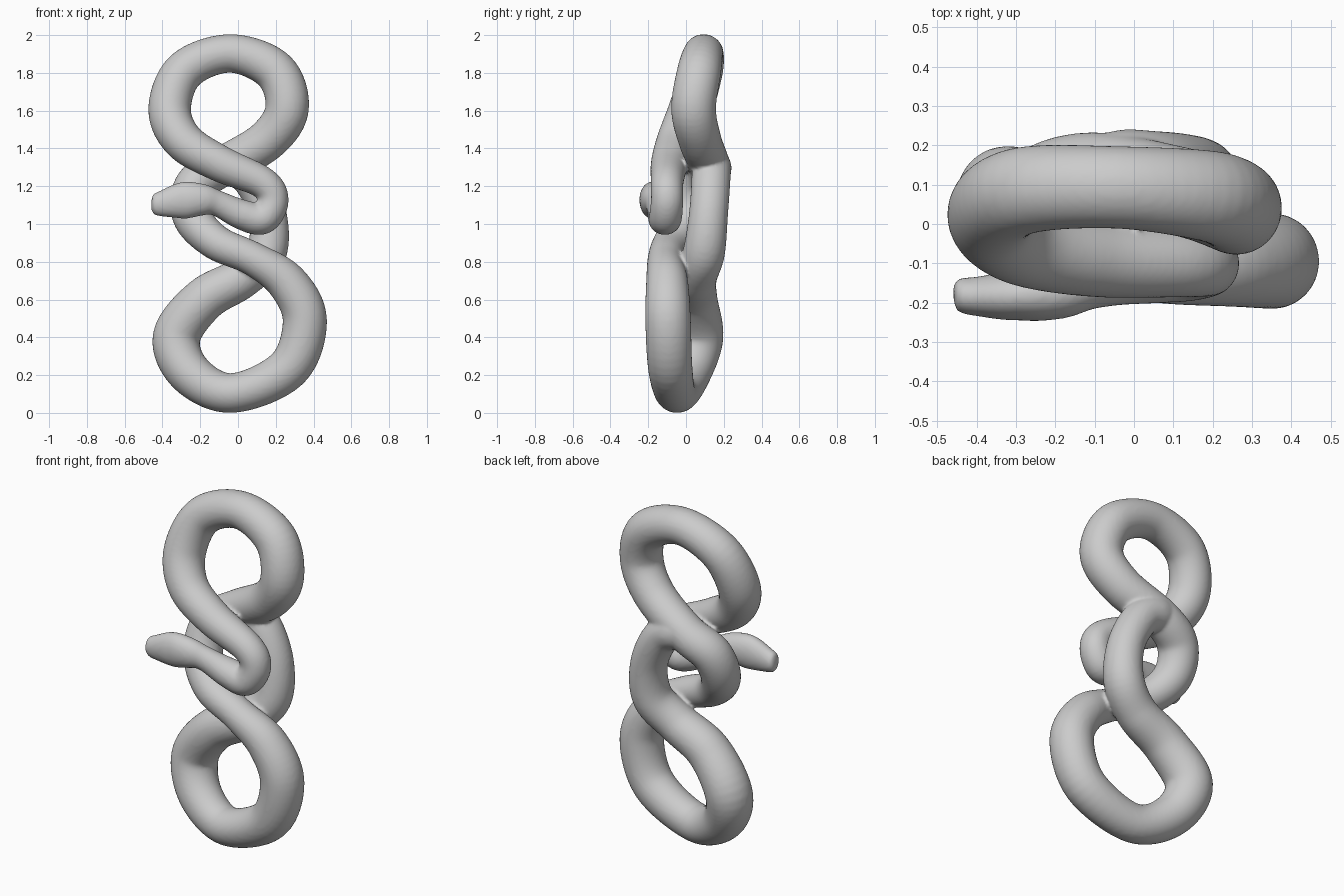
import bpy, bmesh
from math import cos, sin, pi
from mathutils import Vector

if "Cube" in bpy.data.objects:
    bpy.data.objects.remove(bpy.data.objects["Cube"])

# Snake centre lines, nose to tail: x, y, z, radius
HEAD = [(-.459, -.18, 1.105, .025), (-.445, -.18, 1.105, .054), (-.40, -.184, 1.108, .07),
        (-.29, -.182, 1.125, .097), (-.19, -.175, 1.128, .085)]
NECK = [(-.11, -.155, 1.11, .068), (.02, -.122, 1.05, .080), (.13, -.11, 1.03, .085),
        (.185, -.10, 1.125, .083), (.13, -.10, 1.22, .084), (-.10, -.086, 1.322, .097)]
UPPER_LOOP = [(-.29, -.045, 1.44, .107), (-.362, .025, 1.61, .113), (-.28, .085, 1.815, .108),
              (-.04, .093, 1.903, .102), (.195, .07, 1.81, .113), (.26, .04, 1.61, .115),
              (.15, .075, 1.44, .110)]
CROSSING = [(-.09, .125, 1.30, .105), (-.23, .09, 1.20, .108), (-.242, .02, 1.04, .105),
            (-.12, -.075, .905, .094), (.08, -.11, .815, .09)]
LOWER_LOOP = [(.26, -.10, .69, .108), (.354, -.095, .49, .117), (.265, -.083, .235, .114),
              (-.03, -.05, .105, .105), (-.25, .01, .205, .116), (-.326, .068, .40, .126),
              (-.18, .045, .60, .118)]
TAIL = [(.02, .05, .715, .11), (.15, .095, .85, .108), (.155, .12, 1.06, .10),
        (.06, .133, 1.25, .10), (-.06, .135, 1.31, .095), (-.14, .115, 1.30, .03)]
SIDES, STEPS = 32, 8


def catmull(p, i, t):
    """Smooth interpolation of all values along the path"""
    a, b, c, d = (p[max(0, min(len(p) - 1, i + k))] for k in (-1, 0, 1, 2))
    return [0.5 * (2*q + (r-o)*t + (2*o-5*q+4*r-s)*t*t + (3*q-o-3*r+s)*t**3)
            for o, q, r, s in zip(a, b, c, d)]


def sweep(name, path, head_end):
    """Skin a section along the path; the head part is flattened front to back"""
    pts = [(i + k / STEPS, catmull(path, i, k / STEPS))
           for i in range(len(path) - 1) for k in range(STEPS)]
    bm = bmesh.new()
    rings = []
    for i, (u, p) in enumerate(pts):
        c = Vector(p[:3])
        t = (Vector(pts[min(i+1, len(pts)-1)][1][:3])
             - Vector(pts[max(i-1, 0)][1][:3])).normalized()
        depth = (Vector((0, 1, 0)) - t * t.y).normalized()
        height = t.cross(depth)
        flat = 0.65 + 0.38 * max(0, min(1, (u - head_end + 2) / 3)) + 0.2 * max(0, 1 - u / 3)
        rings.append([bm.verts.new(c + height * p[3] * cos(2*pi*k/SIDES)
                                   + depth * p[3] * flat * sin(2*pi*k/SIDES))
                      for k in range(SIDES)])
    for a, b in zip(rings, rings[1:]):
        for k in range(SIDES):
            n = (k + 1) % SIDES
            bm.faces.new((a[k], a[n], b[n], b[k]))
    bm.faces.new(rings[0])
    bm.faces.new(rings[-1])
    bmesh.ops.recalc_face_normals(bm, faces=bm.faces)
    for f in bm.faces:
        f.smooth = True
    me = bpy.data.meshes.new(name)
    bm.to_mesh(me)
    bm.free()
    ob = bpy.data.objects.new(name, me)
    bpy.context.collection.objects.link(ob)
    return ob


# Whole snake: head, neck, two loops and the tail merging behind the crossing
snake = sweep("snake_body", HEAD + NECK + UPPER_LOOP + CROSSING + LOWER_LOOP + TAIL, len(HEAD))

# Fuse touching coils into one skin
remesh = snake.modifiers.new("fuse", 'REMESH')
remesh.mode = 'VOXEL'
remesh.voxel_size = 0.01
remesh.use_smooth_shade = True
soften = snake.modifiers.new("soften", 'SMOOTH')
soften.factor = 0.5
soften.iterations = 6
